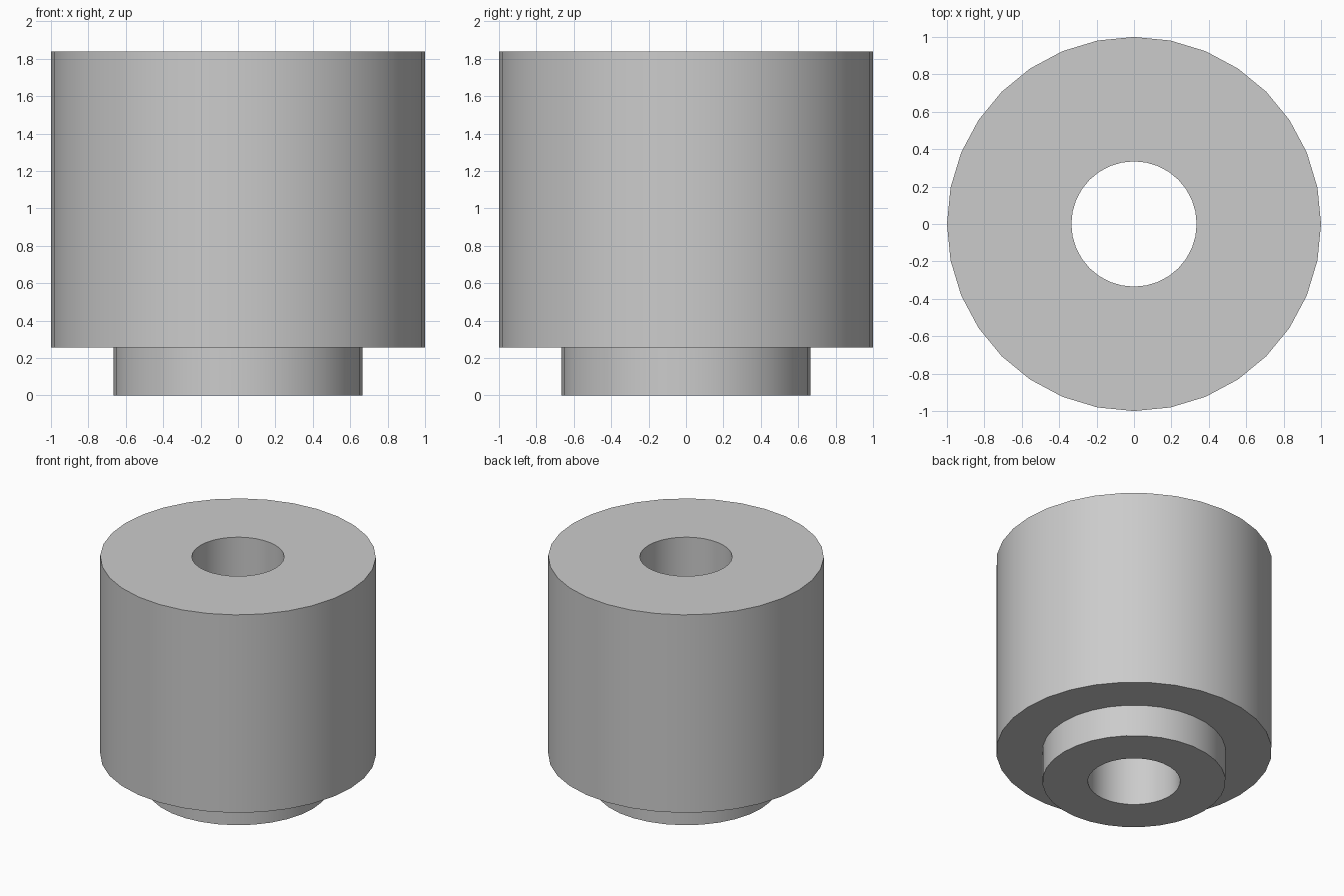
import bpy
import bmesh
from math import cos, sin, tau, radians

SIDES = 32

cube = bpy.data.objects.get("Cube")
if cube:
    bpy.data.objects.remove(cube, do_unlink=True)

# Plain grey material
grey = bpy.data.materials.new("light grey")
grey.use_nodes = True
colour = (0.6, 0.6, 0.6, 1)
grey.diffuse_color = colour
grey.node_tree.nodes["Principled BSDF"].inputs["Base Color"].default_value = colour


def lathe(name, profile, material):
    """Turn a closed (radius, height) profile around the z axis."""
    bm = bmesh.new()
    rings = [[bm.verts.new((r * cos(tau * i / SIDES), r * sin(tau * i / SIDES), z))
              for i in range(SIDES)] for r, z in profile]
    for a, b in zip(rings, rings[1:] + rings[:1]):
        for i in range(SIDES):
            j = (i + 1) % SIDES
            bm.faces.new((a[i], a[j], b[j], b[i]))
    bmesh.ops.recalc_face_normals(bm, faces=bm.faces)
    mesh = bpy.data.meshes.new(name)
    bm.to_mesh(mesh)
    bm.free()
    mesh.materials.append(material)
    obj = bpy.data.objects.new(name, mesh)
    bpy.context.collection.objects.link(obj)
    return obj


# Stepped bushing: wide body, narrow collar below, bore right through
bore, collar, body = 0.335, 0.665, 1.0
step, top = 0.255, 1.84
bushing = lathe("stepped_bushing", [
    (bore, 0), (collar, 0), (collar, step),
    (body, step), (body, top), (bore, top)], grey)

# Smooth round walls with crisp rims
bpy.ops.object.select_all(action="DESELECT")
bushing.select_set(True)
bpy.context.view_layer.objects.active = bushing
bpy.ops.object.shade_smooth_by_angle(angle=radians(30))
